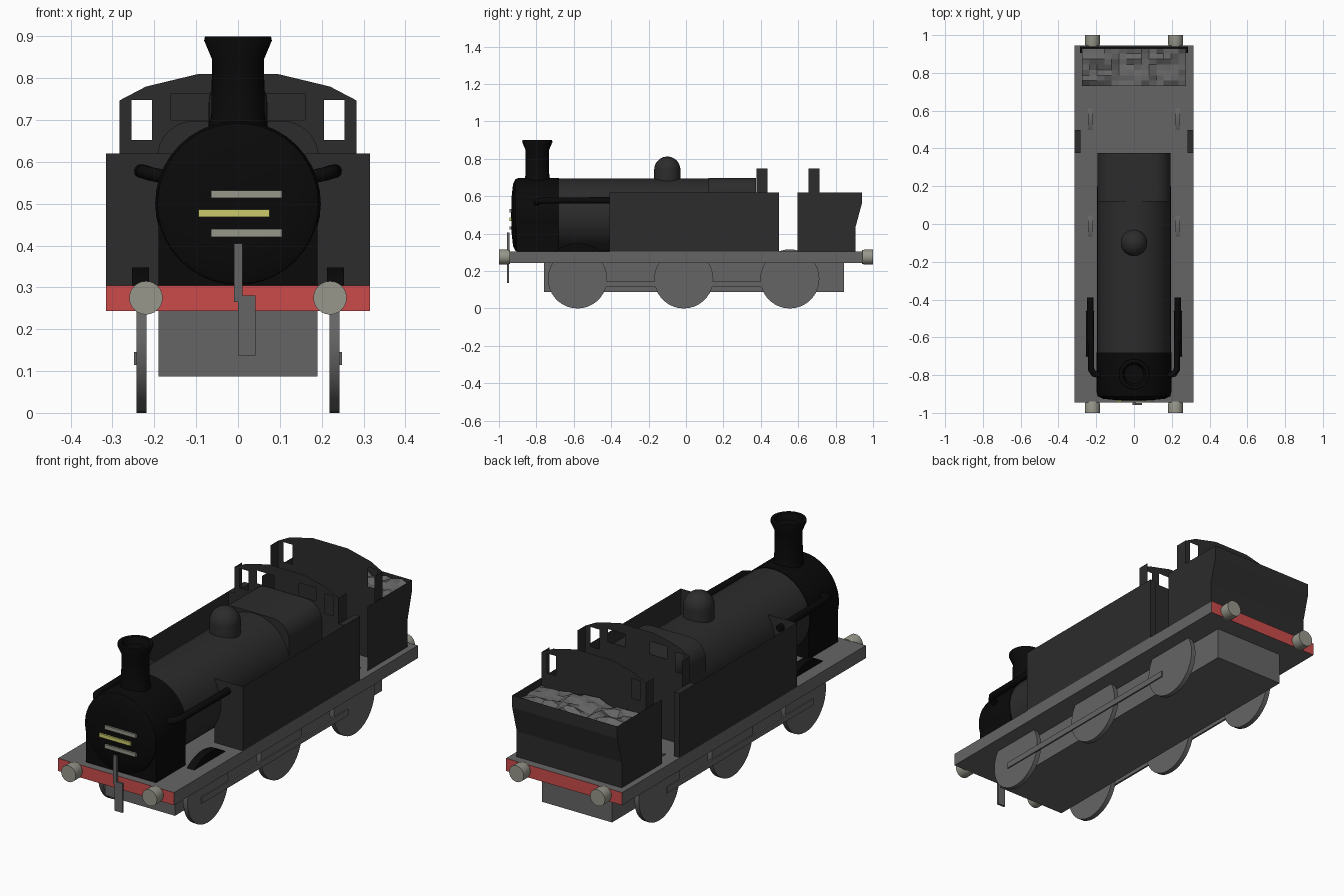
import bpy, bmesh, math, random
from mathutils import Vector, Matrix

cube = bpy.data.objects.get("Cube")
if cube:
    bpy.data.objects.remove(cube, do_unlink=True)


def material(name, r, g, b):
    m = bpy.data.materials.new(name)
    m.use_nodes = True
    m.diffuse_color = (r, g, b, 1)
    m.node_tree.nodes["Principled BSDF"].inputs["Base Color"].default_value = (r, g, b, 1)
    return m


BLACK = material("soot black", 0.003, 0.003, 0.003)
DARK = material("dark body", 0.025, 0.025, 0.025)
GREY = material("frame grey", 0.13, 0.13, 0.13)
STEEL = material("buffer steel", 0.31, 0.31, 0.26)
RED = material("beam red", 0.6, 0.07, 0.07)
YELLOW = material("pale yellow", 0.6, 0.6, 0.15)


def finish(name, bm, mats, smooth=False, closed=True):
    if closed:
        bmesh.ops.recalc_face_normals(bm, faces=bm.faces[:])
    me = bpy.data.meshes.new(name)
    bm.to_mesh(me)
    bm.free()
    ob = bpy.data.objects.new(name, me)
    bpy.context.collection.objects.link(ob)
    for m in mats if isinstance(mats, list) else [mats]:
        me.materials.append(m)
    if smooth:
        bpy.ops.object.select_all(action="DESELECT")
        ob.select_set(True)
        bpy.context.view_layer.objects.active = ob
        bpy.ops.object.shade_smooth_by_angle(angle=math.radians(40))
    return ob


def box(name, x, y, z, mat):
    bm = bmesh.new()
    bmesh.ops.create_cube(bm, size=1)
    for v in bm.verts:
        v.co = [lo + (c + 0.5) * (hi - lo) for c, (lo, hi) in zip(v.co, (x, y, z))]
    return finish(name, bm, mat)


def prism(name, profile, axis, lo, hi, mat, smooth=False):
    """Extrude a profile along x (points are y, z) or y (points are x, z)."""
    bm = bmesh.new()
    place = (lambda p: (lo, *p)) if axis == "x" else (lambda p: (p[0], lo, p[1]))
    face = bm.faces.new([bm.verts.new(place(p)) for p in profile])
    ext = bmesh.ops.extrude_face_region(bm, geom=[face])["geom"]
    move = Vector((hi - lo, 0, 0)) if axis == "x" else Vector((0, hi - lo, 0))
    bmesh.ops.translate(bm, vec=move, verts=[g for g in ext if isinstance(g, bmesh.types.BMVert)])
    return finish(name, bm, mat, smooth)


def lathe(name, profile, centre, axis, mat, steps=40):
    """Spin (radius, height) points about z or y through centre."""
    bm = bmesh.new()
    vs = [bm.verts.new((r, 0, h)) for r, h in profile]
    es = [bm.edges.new(p) for p in zip(vs, vs[1:])]
    bmesh.ops.spin(bm, geom=vs + es, cent=(0, 0, 0), axis=(0, 0, 1),
                   angle=math.tau, steps=steps, use_duplicate=False)
    bmesh.ops.remove_doubles(bm, verts=bm.verts[:], dist=1e-4)
    if axis == "y":
        bmesh.ops.rotate(bm, matrix=Matrix.Rotation(math.radians(-90), 3, "X"), verts=bm.verts[:])
    bmesh.ops.translate(bm, vec=centre, verts=bm.verts[:])
    return finish(name, bm, mat, True)


def sheet(name, loops, place, mat):
    """Flat thin panel: first loop is the outline, the rest are openings."""
    bm = bmesh.new()
    edges = []
    for loop in loops:
        vs = [bm.verts.new(place(*p)) for p in loop]
        edges += [bm.edges.new((a, b)) for a, b in zip(vs, vs[1:] + vs[:1])]
    bmesh.ops.triangle_fill(bm, edges=edges, use_beauty=True, use_dissolve=False)
    return finish(name, bm, mat)


def rect(a, b, c, d):
    return [(a, c), (b, c), (b, d), (a, d)]


def arc(cx, cz, r, start, end, n):
    angles = [math.radians(start + (end - start) * i / n) for i in range(n + 1)]
    return [(cx + r * math.cos(a), cz + r * math.sin(a)) for a in angles]


# Footplate with red buffer beams at both ends, and the chassis below
plate = box("footplate", (-0.315, 0.315), (-0.945, 0.945), (0.243, 0.305), [GREY, RED])
for f in plate.data.polygons:
    f.material_index = int(abs(f.normal.y) > 0.9)
box("chassis", (-0.19, 0.19), (-0.76, 0.845), (0.087, 0.243), GREY)

# Smokebox on its saddle, boiler and firebox
lathe("smokebox", [(0, -0.935), (0.1, -0.932), (0.165, -0.925), (0.192, -0.912),
                   (0.198, -0.89), (0.198, -0.68), (0, -0.68)], (0, 0, 0.5), "y", BLACK)
box("smokebox_saddle", (-0.19, 0.19), (-0.907, -0.68), (0.305, 0.48), BLACK)
lathe("boiler", [(0, -0.69), (0.195, -0.69), (0.195, 0.2), (0, 0.2)], (0, 0, 0.5), "y", DARK)
crown = arc(0.105, 0.61, 0.088, 0, 90, 8) + arc(-0.105, 0.61, 0.088, 90, 180, 8)
prism("firebox", [(-0.193, 0.305), (0.193, 0.305)] + crown, "y", 0.12, 0.375, DARK, True)

# Chimney and steam dome
lathe("chimney", [(0.075, 0.67), (0.064, 0.71), (0.062, 0.845), (0.081, 0.89), (0.079, 0.9),
                  (0.062, 0.9), (0.05, 0.87), (0, 0.87)], (0, -0.795, 0), "z", BLACK)
lathe("steam_dome", [(0.07, 0.66)] + arc(0, 0.742, 0.07, 0, 90, 9), (0, -0.1, 0), "z", DARK)

# Plates across the smokebox door
for name, x, z, mat in (("upper_bar", 0.02, 0.523, STEEL), ("middle_bar", -0.01, 0.477, YELLOW),
                        ("lower_bar", 0.02, 0.43, STEEL)):
    box(name, (x - 0.085, x + 0.085), (-0.943, -0.934), (z - 0.009, z + 0.009), mat)

# Front coupling
box("coupling_bar", (-0.009, 0.011), (-0.957, -0.945), (0.265, 0.405), GREY)
box("coupling_link", (0.0, 0.042), (-0.957, -0.947), (0.137, 0.28), GREY)

# Cab end plates with windows
arch = [(0.283, 0.62), (0.283, 0.747), (0.22, 0.78), (0.095, 0.81)]
top = arch + [(-x, z) for x, z in reversed(arch)]
outer = [rect(s * 0.205, s * 0.254, 0.652, 0.748) for s in (-1, 1)]
inner = [rect(s * 0.068, s * 0.16, 0.7, 0.763) for s in (-1, 1)]
sheet("cab_front_plate", [[(-0.315, 0.62), (-0.315, 0.305), (0.315, 0.305), (0.315, 0.62)] + top]
      + outer + inner, lambda x, z: (x, 0.376, z), DARK)
sheet("cab_rear_plate", [[(-0.283, 0.305), (0.283, 0.305)] + top] + outer,
      lambda x, z: (x, 0.715, z), DARK)

# Bunker end, folded outward towards the top
fold = [(0.905, 0.305), (0.905, 0.43), (0.94, 0.56), (0.94, 0.62)]
bm = bmesh.new()
rows = [[bm.verts.new((x, y, z)) for x in (-0.285, 0.285)] for y, z in fold]
for a, b in zip(rows, rows[1:]):
    bm.faces.new((a[0], a[1], b[1], b[0]))
finish("bunker_end", bm, DARK)

# Uneven coal heap
random.seed(4)
bm = bmesh.new()
bmesh.ops.create_grid(bm, x_segments=14, y_segments=7, size=1)
for v in bm.verts:
    v.co = (v.co.x * 0.275, 0.83 + v.co.y * 0.1, random.uniform(0.585, 0.618))
finish("coal", bm, GREY, closed=False)

# Parts found on both sides
for s, side in ((1, "left"), (-1, "right")):
    # Open-topped side tank
    sheet(side + "_tank_side", [rect(-0.41, 0.497, 0.305, 0.62)],
          lambda y, z: (s * 0.315, y, z), DARK)
    sheet(side + "_tank_front", [rect(0.16, 0.315, 0.305, 0.62)],
          lambda x, z: (s * x, -0.41, z), DARK)
    box(side + "_cab_ledge", sorted((s * 0.284, s * 0.314)), (0.377, 0.497), (0.305, 0.62), DARK)
    # Cab corner strips and bunker side
    sheet(side + "_front_corner", [rect(0.376, 0.436, 0.62, 0.747)],
          lambda y, z: (s * 0.283, y, z), DARK)
    sheet(side + "_rear_corner", [rect(0.655, 0.715, 0.62, 0.747)],
          lambda y, z: (s * 0.283, y, z), DARK)
    sheet(side + "_bunker_side", [[(0.595, 0.62), (0.595, 0.305)] + fold],
          lambda y, z: (s * 0.285, y, z), DARK)
    # Wheels, coupling rod and leading splasher
    for y, label in ((-0.58, "front"), (-0.012, "middle"), (0.555, "rear")):
        prism(f"{side}_{label}_wheel", arc(y, 0.158, 0.158, 0, 350, 35), "x",
              s * 0.219, s * 0.243, GREY, True)
    box(side + "_coupling_rod", sorted((s * 0.24, s * 0.249)), (-0.635, 0.5), (0.115, 0.145), GREY)
    prism(side + "_splasher", arc(-0.58, 0.158, 0.19, 50.7, 129.3, 12), "x",
          s * 0.213, s * 0.253, BLACK, True)
    # Buffers at both ends
    for e, end in ((-1, "front"), (1, "rear")):
        lathe(f"{side}_{end}_buffer", [(0, e * 0.94), (0.036, e * 0.94), (0.04, e * 0.955),
                                       (0.04, e), (0, e)], (s * 0.22, 0, 0.275), "y", STEEL, 24)
    # Pipe running from the smokebox into the tank
    cu = bpy.data.curves.new(side + "_pipe", "CURVE")
    cu.dimensions = "3D"
    cu.bevel_depth = 0.017
    cu.bevel_resolution = 3
    cu.use_fill_caps = True
    path = [(0.18, -0.8, 0.565), (0.212, -0.793, 0.572), (0.227, -0.77, 0.577), (0.232, -0.39, 0.578)]
    spline = cu.splines.new("POLY")
    spline.points.add(len(path) - 1)
    for point, (x, y, z) in zip(spline.points, path):
        point.co = (s * x, y, z, 1)
    cu.materials.append(BLACK)
    bpy.context.collection.objects.link(bpy.data.objects.new(side + "_pipe", cu))
